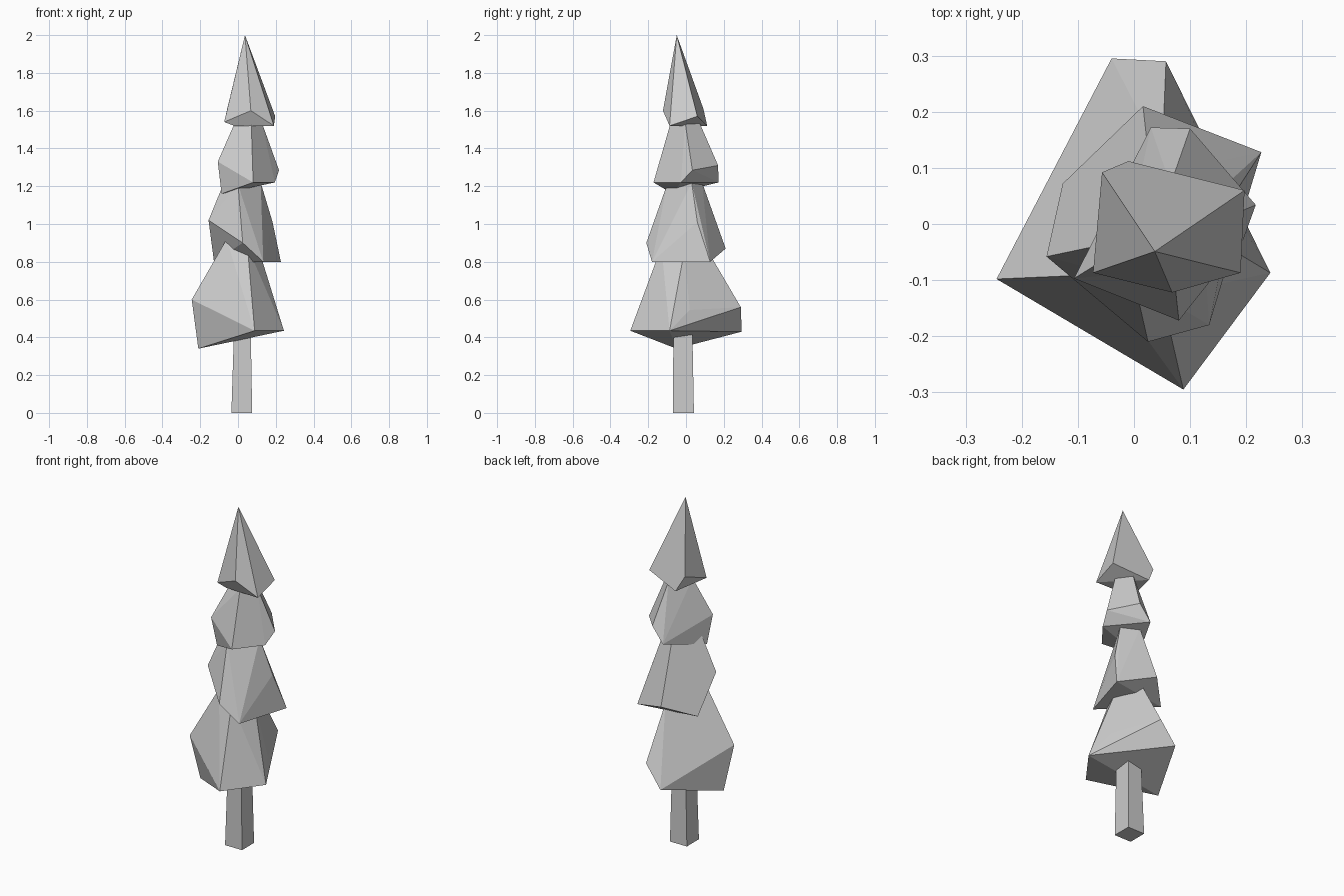
import bpy, bmesh, math
from mathutils import Vector


def faceted(name, *rings):
    """Convex chunk spanned by a few corner rings, with flat faces."""
    bm = bmesh.new()
    for ring in rings:
        for p in ring:
            bm.verts.new(Vector(p))
    res = bmesh.ops.convex_hull(bm, input=bm.verts[:])
    loose = [v for v in bm.verts if not v.link_faces]
    bmesh.ops.delete(bm, geom=loose, context='VERTS')
    # merge nearly coplanar triangles into clean facets
    bmesh.ops.dissolve_limit(bm, angle_limit=math.radians(4),
                             verts=bm.verts[:], edges=bm.edges[:])
    bmesh.ops.recalc_face_normals(bm, faces=bm.faces[:])
    me = bpy.data.meshes.new(name)
    bm.to_mesh(me)
    bm.free()
    ob = bpy.data.objects.new(name, me)
    bpy.context.collection.objects.link(ob)
    return ob


def rect(x0, x1, y0, y1, z):
    return [(x, y, z) for x in (x0, x1) for y in (y0, y1)]


# tapered square trunk
faceted("trunk",
        rect(-0.035, 0.075, -0.07, 0.042, 0.0),
        rect(-0.02, 0.067, -0.066, 0.033, 0.47))

# lowest foliage tier: bottom ring, shoulder ring, top ring
faceted("foliage_bottom",
        [(0.088, -0.295, 0.435), (0.243, -0.087, 0.435),
         (-0.04, 0.295, 0.43), (-0.21, -0.05, 0.34)],
        [(0.18, 0.02, 0.545), (0.057, 0.29, 0.56), (-0.245, -0.098, 0.60)],
        [(-0.06, -0.09, 0.92), (0.05, -0.13, 0.88),
         (0.115, -0.01, 0.85), (0.05, 0.12, 0.85)])

# second foliage tier
faceted("foliage_lower",
        [(0.134, -0.18, 0.80), (0.227, 0.128, 0.80), (-0.127, 0.072, 0.80)],
        [(0.025, -0.21, 0.90), (0.183, 0.06, 1.01),
         (0.016, 0.21, 0.87), (-0.156, -0.058, 1.02)],
        [(-0.07, -0.04, 1.23), (0.0, -0.10, 1.21),
         (0.12, 0.03, 1.22), (0.03, 0.085, 1.22)])

# third foliage tier
faceted("foliage_upper",
        [(0.08, -0.172, 1.22), (0.195, -0.027, 1.22),
         (0.03, 0.172, 1.22), (-0.087, -0.07, 1.16)],
        [(0.217, 0.034, 1.285), (0.10, 0.17, 1.31), (-0.107, -0.097, 1.33)],
        [(-0.015, -0.04, 1.54), (0.07, -0.08, 1.54),
         (0.125, -0.005, 1.54), (0.065, 0.07, 1.54)])

# pointed three-sided crown
faceted("foliage_tip",
        [(0.19, -0.087, 1.52), (-0.01, 0.112, 1.52), (-0.02, -0.08, 1.52)],
        [(-0.057, 0.092, 1.61), (0.197, 0.06, 1.57),
         (0.068, -0.122, 1.60), (-0.073, -0.087, 1.54)],
        [(0.037, -0.049, 2.0)])
